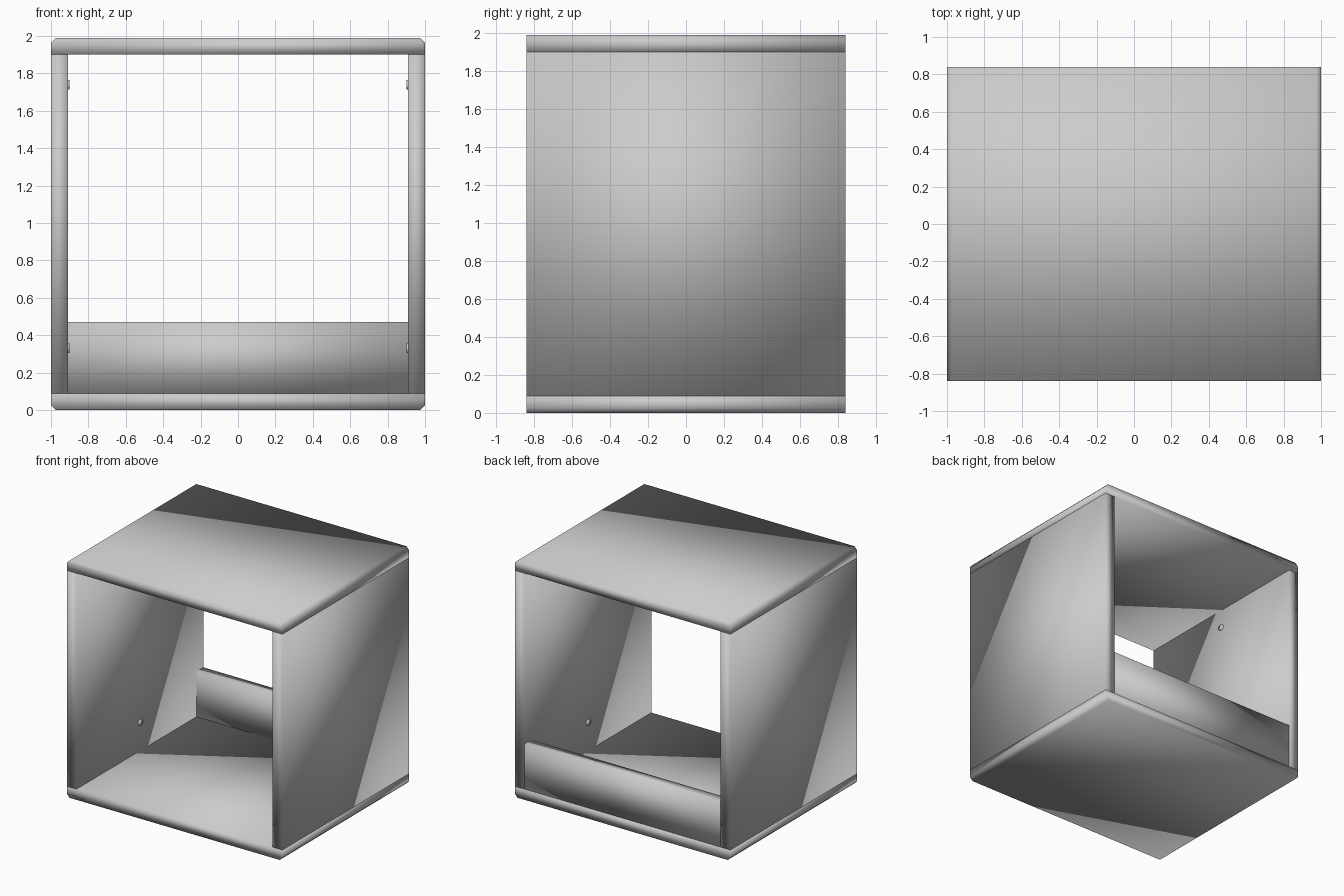
import bpy, bmesh, math
from mathutils import Matrix

if "Cube" in bpy.data.objects:
    bpy.data.objects.remove(bpy.data.objects["Cube"])

grey = bpy.data.materials.new("light_grey")
grey.diffuse_color = (0.6, 0.6, 0.6, 1)
grey.use_nodes = True
grey.node_tree.nodes["Principled BSDF"].inputs["Base Color"].default_value = grey.diffuse_color

D, H, T, C = 0.84, 1.99, 0.09, 0.025   # half depth, height, board thickness, corner chamfer


def finish(name, bm):
    bmesh.ops.recalc_face_normals(bm, faces=bm.faces)
    for f in bm.faces:
        f.smooth = True      # the boards are softly shaded all round
    me = bpy.data.meshes.new(name)
    bm.to_mesh(me)
    bm.free()
    me.materials.append(grey)
    ob = bpy.data.objects.new(name, me)
    bpy.context.collection.objects.link(ob)
    return ob


def board(name, profile, y0, y1):
    """Extrude an x-z outline from y0 to y1."""
    bm = bmesh.new()
    face = bm.faces.new([bm.verts.new((x, y0, z)) for x, z in profile])
    ext = bmesh.ops.extrude_face_region(bm, geom=[face])
    verts = [v for v in ext["geom"] if isinstance(v, bmesh.types.BMVert)]
    bmesh.ops.translate(bm, verts=verts, vec=(0, y1 - y0, 0))
    return finish(name, bm)


def rect(x0, x1, z0, z1):
    return [(x0, z0), (x1, z0), (x1, z1), (x0, z1)]


# Bottom and top boards, with the outer corners clipped
slab = [(-1 + C, 0), (1 - C, 0), (1, C), (1, T), (-1, T), (-1, C)]
board("bottom_board", slab, -D, D)
board("top_board", [(x, H - z) for x, z in slab], -D, D)

# Low lip across the back
board("back_lip", rect(-1 + T, 1 - T, T, 0.47), D - T, D)

# Side boards, each with two tiny pegs on the inner face
for side, s in (("left", -1), ("right", 1)):
    board(side + "_board", rect(s * (1 - T), s, T, H - T), -D, D)
    for level, z in (("lower", 0.33), ("upper", 1.74)):
        bm = bmesh.new()
        bmesh.ops.create_cone(
            bm, cap_ends=True, segments=12, radius1=0.025, radius2=0.025, depth=0.02,
            matrix=Matrix.Translation((s * (1 - T), 0, z)) @ Matrix.Rotation(math.pi / 2, 4, 'Y'))
        finish(f"{side}_{level}_peg", bm)
